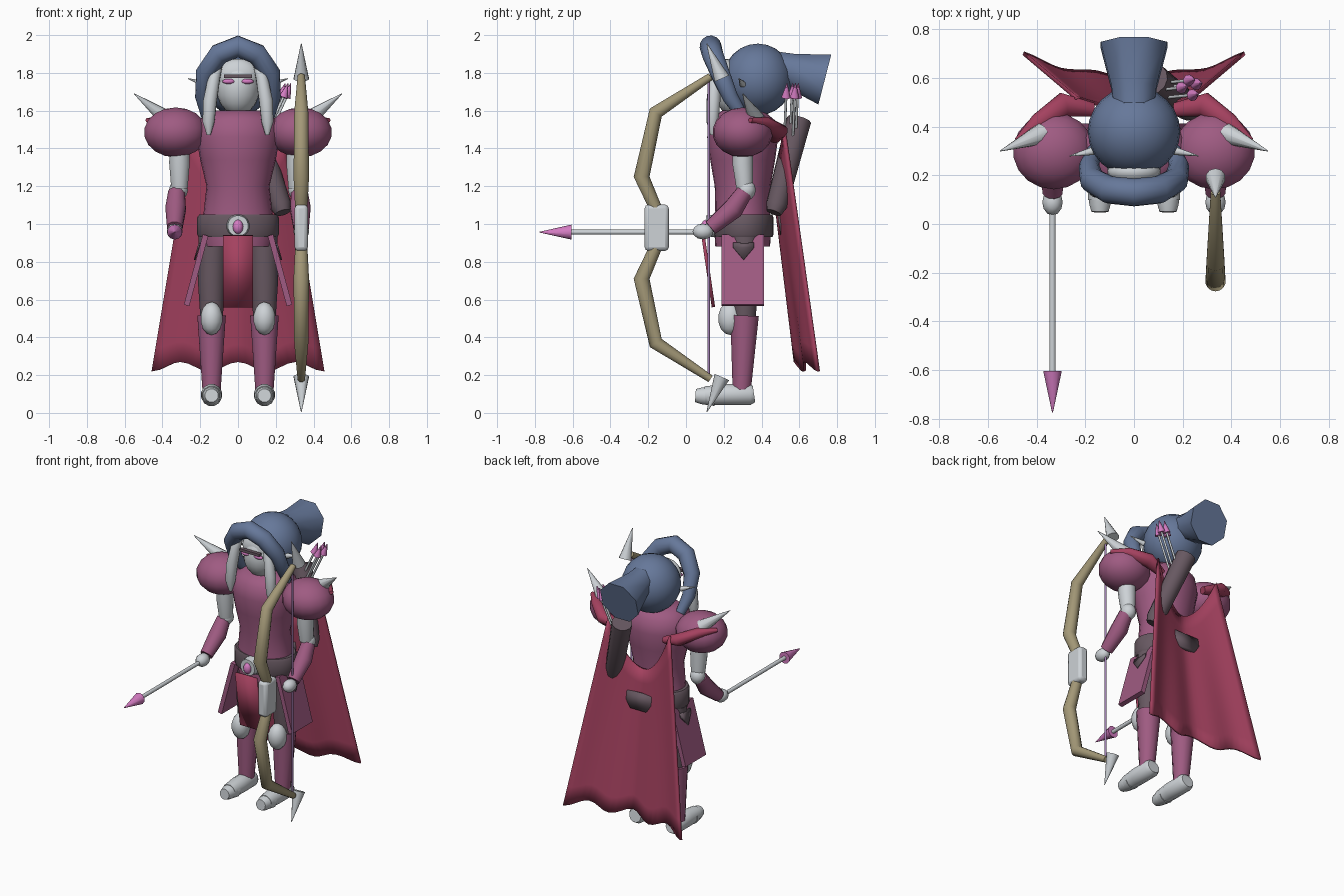
import bpy, bmesh, math
from mathutils import Vector, Matrix

cube = bpy.data.objects.get("Cube")
if cube:
    bpy.data.objects.remove(cube, do_unlink=True)


def material(name, code):
    rgb = [int(code[i:i + 2], 16) / 255 for i in (0, 2, 4)]
    lin = [c / 12.92 if c < 0.04 else ((c + 0.055) / 1.055) ** 2.4 for c in rgb] + [1.0]
    m = bpy.data.materials.new(name)
    m.use_nodes = True
    m.diffuse_color = lin
    m.node_tree.nodes["Principled BSDF"].inputs["Base Color"].default_value = lin
    return m


PURPLE = material("plum armour", "9F5B82")
RED = material("crimson cloth", "A4415F")
BLUE = material("slate blue hood", "66789A")
SILVER = material("pale silver", "CDD2D6")
DARK = material("dark leather", "675861")
TAN = material("bow wood", "A39877")
PINK = material("pink gem", "D47CC2")
STRING = material("violet string", "A07FB2")
parts = []


def finish(name, bm, mat):
    bmesh.ops.recalc_face_normals(bm, faces=bm.faces)
    mesh = bpy.data.meshes.new(name)
    bm.to_mesh(mesh)
    bm.free()
    mesh.materials.append(mat)
    ob = bpy.data.objects.new(name, mesh)
    bpy.context.collection.objects.link(ob)
    parts.append(ob)
    return ob


def tube(name, pts, radii, mat, sides=12, squash=1.0):
    """Sweep a ring along a path; squash scales the ring's depth."""
    bm, rings = bmesh.new(), []
    pts = [Vector(p) for p in pts]
    last = quat = None
    for i, (p, r) in enumerate(zip(pts, radii)):
        t = (pts[min(i + 1, len(pts) - 1)] - pts[max(i - 1, 0)]).normalized()
        quat = t.to_track_quat('Z', 'Y') if last is None else last.rotation_difference(t) @ quat
        last = t
        ring = []
        for k in range(sides):
            a = math.tau * (k + 0.5) / sides
            ring.append(bm.verts.new(p + quat @ Vector((r * math.cos(a), r * squash * math.sin(a), 0))))
        rings.append(ring)
    for a, b in zip(rings, rings[1:]):
        for k in range(sides):
            n = (k + 1) % sides
            bm.faces.new((a[k], a[n], b[n], b[k]))
    bm.faces.new(rings[0])
    bm.faces.new(rings[-1])
    return finish(name, bm, mat)


def spike(name, base, tip, r, mat, sides=10):
    return tube(name, (base, tip), (r, 0.002), mat, sides)


def ball(name, loc, size, mat, seg=20):
    bm = bmesh.new()
    bmesh.ops.create_uvsphere(bm, u_segments=seg, v_segments=seg // 2, radius=1,
                              matrix=Matrix.Translation(loc) @ Matrix.Diagonal((*size, 1)))
    return finish(name, bm, mat)


def box(name, loc, size, mat, tilt=0.0, bevel=0.0):
    bm = bmesh.new()
    bmesh.ops.create_cube(bm, size=1, matrix=Matrix.Translation(loc)
                          @ Matrix.Rotation(tilt, 4, 'Y') @ Matrix.Diagonal((*size, 1)))
    ob = finish(name, bm, mat)
    if bevel:
        mod = ob.modifiers.new("Bevel", 'BEVEL')
        mod.width, mod.segments = bevel, 2
    return ob


def plate(name, pts, mat, thick):
    bm = bmesh.new()
    bm.faces.new([bm.verts.new(p) for p in pts])
    ob = finish(name, bm, mat)
    mod = ob.modifiers.new("Solidify", 'SOLIDIFY')
    mod.thickness, mod.offset = thick, 0
    return ob


def lathe(name, profile, mat, y=0.3, sides=24):
    """Stack of oval rings given as height, half width and half depth."""
    bm, rings = bmesh.new(), []
    for z, rx, ry in profile:
        rings.append([bm.verts.new((rx * math.cos(math.tau * k / sides),
                                    y + ry * math.sin(math.tau * k / sides), z)) for k in range(sides)])
    for a, b in zip(rings, rings[1:]):
        for k in range(sides):
            n = (k + 1) % sides
            bm.faces.new((a[k], a[n], b[n], b[k]))
    bm.faces.new(rings[0])
    bm.faces.new(rings[-1])
    return finish(name, bm, mat)


# Torso, belt and buckle
lathe("torso", [(0.88, .18, .145), (0.96, .195, .15), (1.06, .182, .145), (1.2, .167, .148), (1.34, .2, .172),
                (1.46, .222, .188), (1.55, .21, .17), (1.6, .13, .11)], PURPLE)
lathe("belt", [(0.93, .208, .153), (0.945, .216, .158), (1.035, .216, .158), (1.05, .205, .153)], DARK, 0.305)
tube("buckle", [(0, .16, .99), (0, .105, .99)], (.062, .055), SILVER, 16)
ball("buckle_gem", (0, .105, .985), (.028, .025, .038), PINK, 12)
plate("belt_back_flap", [(-.095, .5, 1.045), (.095, .5, 1.045), (.095, .51, .985),
                         (.06, .515, .935), (-.06, .515, .935), (-.095, .51, .985)], DARK, .03)
lathe("neck", [(1.55, .07, .07), (1.65, .07, .07)], SILVER, 0.28)

# Head with face, hair and hood
ball("face", (0, .26, 1.725), (.115, .12, .15), SILVER)
ball("hair", (0, .215, 1.785), (.11, .055, .09), SILVER)
ball("hood", (0, .38, 1.765), (.19, .185, .19), BLUE, 24)
tube("hood_tail", [(0, .48, 1.83), (0, .56, 1.81), (0, .735, 1.765)], (.09, .1, .148), BLUE, 8)
tube("hood_rim", [(-.165, .3, 1.57), (-.185, .235, 1.67), (-.172, .18, 1.8), (-.1, .14, 1.9), (0, .13, 1.94),
                  (.1, .14, 1.9), (.172, .18, 1.8), (.185, .235, 1.67), (.165, .3, 1.57)],
     (.03, .042, .052, .057, .058, .057, .052, .042, .03), BLUE, 14)
box("brow", (0, .138, 1.782), (.15, .025, .018), DARK)

for side, s in (("right", -1), ("left", 1)):
    def m(x, y, z):
        return (s * x, y, z)

    # Face details and hair locks
    ball(side + "_eye", m(.05, .153, 1.755), (.034, .016, .014), PINK, 12)
    tube(side + "_hair_lock", [m(.09, .17, 1.87), m(.125, .155, 1.78), m(.148, .145, 1.65),
                               m(.156, .14, 1.54), m(.155, .14, 1.47)],
         (.015, .032, .037, .032, .01), SILVER, 12)
    spike(side + "_hood_spike", m(.17, .3, 1.74), m(.265, .28, 1.77), .018, SILVER, 8)

    # Shoulders and arms
    ball(side + "_pauldron", m(.33, .3, 1.485), (.17, .16, .132), PURPLE, 18)
    spike(side + "_pauldron_spike", m(.38, .37, 1.56), m(.55, .3, 1.69), .045, SILVER)
    tube(side + "_upper_arm", [m(.31, .3, 1.45), m(.31, .3, 1.32), m(.31, .31, 1.19)],
         (.055, .056, .045), SILVER)
    ball(side + "_elbow", m(.315, .32, 1.18), (.05, .05, .055), SILVER, 12)
    tube(side + "_forearm", [m(.325, .31, 1.17), m(.33, .25, 1.08), m(.335, .13, .98)],
         (.045, .056, .042), PURPLE)
    ball(side + "_hand", m(.335, .09, .96), (.042, .055, .042), SILVER, 12)

    # Hip plates
    box(side + "_hip_plate", m(.222, .3, .755), (.03, .225, .385), PURPLE, -s * .264)
    plate(side + "_hip_emblem", [m(.204, .25, .9), m(.204, .36, .9), m(.211, .36, .875),
                                 m(.229, .305, .81), m(.211, .25, .875)], DARK, .009)

    # Legs and boots
    tube(side + "_thigh", [m(.135, .31, .93), m(.14, .31, .7), m(.14, .31, .48)], (.077, .075, .06), DARK)
    ball(side + "_knee", m(.14, .235, .5), (.06, .065, .088), SILVER, 14)
    tube(side + "_shin", [m(.14, .31, .515), m(.14, .295, .12)], (.078, .05), PURPLE)
    tube(side + "_boot", [m(.14, .36, .1), m(.14, .34, .097), m(.14, .2, .097), m(.14, .1, .092)],
         (.045, .057, .057, .05), SILVER, 12)
    tube(side + "_boot_toe", [m(.14, .15, .09), m(.14, .08, .09), m(.14, .05, .092)],
         (.055, .045, .036), SILVER, 12)

    # Cape ends wrapped over the shoulders
    tube(side + "_cape_wrap", [m(.17, .47, 1.45), m(.29, .49, 1.49), m(.39, .415, 1.535), m(.48, .34, 1.55)],
         (.03, .052, .042, .015), RED, 10, .8)

    # Bow halves, mirrored about the grip height
    up = lambda y, z: (.335, y, .98 + s * z)
    name = "upper" if s > 0 else "lower"
    tube(name + "_bow_limb", [up(-.15, .08), up(-.235, .27), up(-.16, .61), up(.13, .8)],
         (.032, .042, .038, .02), TAN, 14)
    spike(name + "_bow_spike", up(.19, .79), up(.11, .975), .042, SILVER)

# Front cloth
plate("front_cloth", [(-.08, .09, .94), (.08, .09, .94), (.08, .145, .56), (-.08, .145, .56)], RED, .018)

# Flared, folded cape with a scooped neckline
bm = bmesh.new()
NU, NV = 24, 10
grid = []
for j in range(NV + 1):
    t = j / NV
    row = []
    for i in range(NU + 1):
        u = 2 * i / NU - 1
        fold = math.cos(3 * math.pi * u)
        top = 1.2 + 0.31 * abs(u) ** 1.9
        bottom = 0.245 + 0.025 * fold
        x = u * (0.24 + 0.215 * t)
        y = 0.465 + 0.125 * t + abs(u) ** 1.4 * (0.055 + 0.045 * t) - 0.012 * t * fold
        row.append(bm.verts.new((x, y, top + (bottom - top) * t)))
    grid.append(row)
for a, b in zip(grid, grid[1:]):
    for i in range(NU):
        bm.faces.new((a[i], a[i + 1], b[i + 1], b[i]))
cape = finish("cape", bm, RED)
mod = cape.modifiers.new("Solidify", 'SOLIDIFY')
mod.thickness, mod.offset = 0.016, 0

# Quiver with spare arrows
tube("quiver", [(.237, .465, 1.06), (.225, .48, 1.1), (.075, .598, 1.55)], (.042, .057, .066), DARK, 12)
for dx, dy in ((-.03, 0), (.015, -.03), (.0, .03), (.03, .015)):
    base, neck = (.12 + dx, .55 + dy, 1.44), (.225 + dx, .56 + dy, 1.67)
    tube("spare_arrow_shaft", [base, neck], (.007, .007), SILVER, 8)
    spike("spare_arrow_head", neck, (.25 + dx, .565 + dy, 1.745), .025, PINK, 8)

# Bow grip and string
box("bow_grip", (.335, -.155, .98), (.07, .128, .245), SILVER, 0, .02)
tube("bow_string", [(.335, .12, .19), (.335, .12, 1.77)], (.007, .007), STRING, 8)

# Held arrow
tube("held_arrow_shaft", [(-.335, .13, .957), (-.335, -.63, .957)], (.013, .013), SILVER, 10)
spike("held_arrow_head", (-.335, -.605, .957), (-.335, -.775, .957), .04, PINK)

# Smooth shading with sharp edges kept
bpy.ops.object.select_all(action='DESELECT')
for ob in parts:
    ob.select_set(True)
bpy.context.view_layer.objects.active = parts[0]
bpy.ops.object.shade_smooth_by_angle(angle=math.radians(50))
